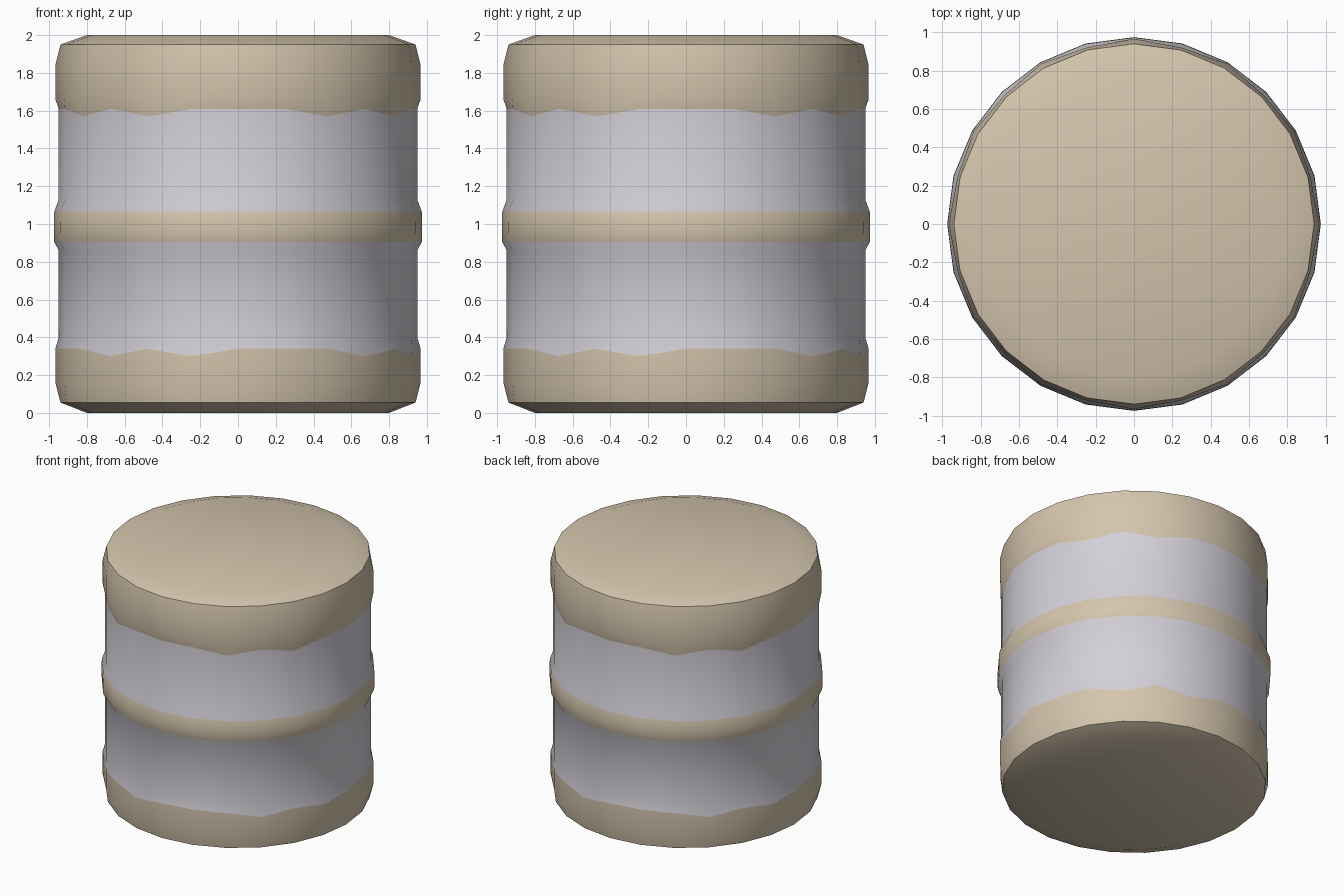
import bpy, bmesh, math

cube = bpy.data.objects.get("Cube")
if cube:
    bpy.data.objects.remove(cube, do_unlink=True)

SIDES = 24


def material(name, color):
    mat = bpy.data.materials.new(name)
    mat.use_nodes = True
    mat.diffuse_color = (*color, 1)
    mat.node_tree.nodes["Principled BSDF"].inputs["Base Color"].default_value = (*color, 1)
    return mat


tan = material("tan", (0.66, 0.56, 0.42))
grey = material("pale grey", (0.65, 0.63, 0.68))


def lathe(name, rings, mats, angle, close_bottom=False, close_top=False, rule=None):
    """Turn rings, bottom to top; each ring maps a side index to (radius, height)."""
    bm = bmesh.new()
    grid = []
    for ring in rings:
        row = []
        for i in range(SIDES):
            r, z = ring(i) if callable(ring) else ring
            a = math.tau * i / SIDES
            row.append(bm.verts.new((r * math.sin(a), -r * math.cos(a), z)))
        grid.append(row)
    for low, high in zip(grid, grid[1:]):
        for i in range(SIDES):
            j = (i + 1) % SIDES
            bm.faces.new((low[i], low[j], high[j], high[i]))
    if close_bottom:
        bm.faces.new(grid[0][::-1])
    if close_top:
        bm.faces.new(grid[-1])
    if rule:
        for f in bm.faces:
            f.material_index = rule(f.calc_center_median().z)
    mesh = bpy.data.meshes.new(name)
    bm.to_mesh(mesh)
    bm.free()
    obj = bpy.data.objects.new(name, mesh)
    bpy.context.collection.objects.link(obj)
    for m in mats:
        mesh.materials.append(m)
    bpy.ops.object.select_all(action="DESELECT")
    obj.select_set(True)
    bpy.context.view_layer.objects.active = obj
    bpy.ops.object.shade_smooth_by_angle(angle=math.radians(angle))
    return obj


# Hammered caps: every other corner is pulled in a little
def hammered(z):
    return lambda i: (0.953 if i % 2 else 0.967, z)


# Uneven seams repeat every quarter turn
def lower_seam(i):
    return (0.953 if i % 2 else 0.967, 0.30 if i % 6 in (3, 5) else 0.34)


def upper_seam(i):
    return (0.949, 1.57 if i % 6 in (2, 4) else 1.61)


# Bottom and top caps
lathe("bottom_cap", [(0.8, 0), (0.94, 0.055), hammered(0.16), lower_seam],
      [tan], 22, close_bottom=True)
lathe("top_cap", [upper_seam, hammered(1.66), hammered(1.84), (0.94, 1.95), (0.8, 2)],
      [tan], 22, close_top=True)

# Body with the raised middle hoop
lathe("drum_body",
      [lower_seam, (0.949, 0.40), (0.949, 0.86), (0.973, 0.905),
       (0.975, 0.98), (0.973, 1.065), (0.949, 1.13), upper_seam],
      [grey, tan], 35, rule=lambda z: 1 if 0.905 < z < 1.065 else 0)
